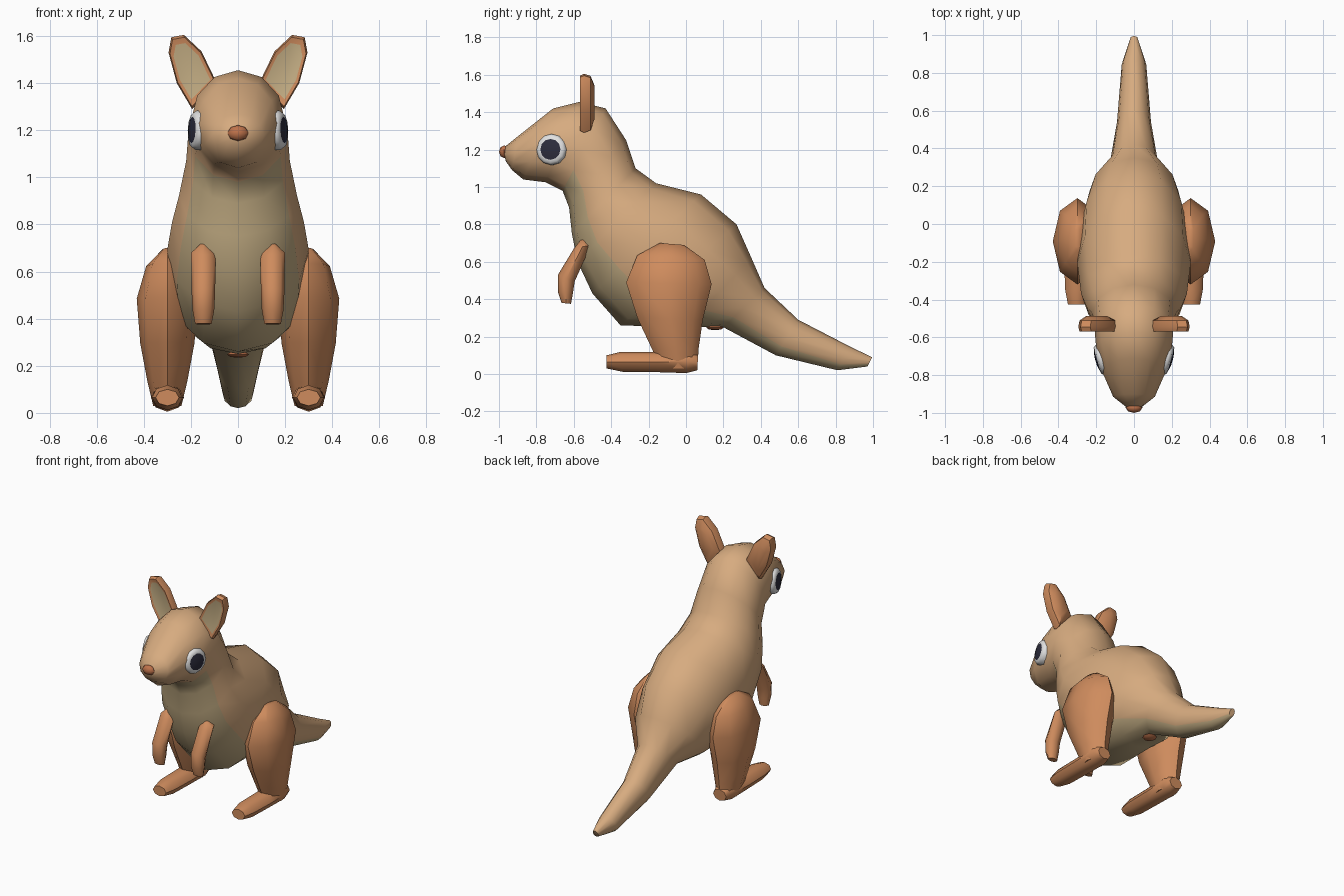
import bpy, bmesh, math
from mathutils import Vector, Matrix

if "Cube" in bpy.data.objects:
    bpy.data.objects.remove(bpy.data.objects["Cube"])


def material(name, rgb):
    m = bpy.data.materials.new(name)
    m.diffuse_color = (*rgb, 1)
    m.use_nodes = True
    m.node_tree.nodes["Principled BSDF"].inputs["Base Color"].default_value = m.diffuse_color
    return m


TAN = material("tan fur", (0.68, 0.41, 0.215))
CREAM = material("cream fur", (0.55, 0.42, 0.23))
RUST = material("rust fur", (0.62, 0.26, 0.11))
NOSE = material("nose brown", (0.52, 0.17, 0.07))
WHITE = material("eye white", (0.75, 0.75, 0.75))
BLACK = material("pupil dark", (0.025, 0.025, 0.045))


def finish(name, bm, mats, mirror=False, angle=50):
    bmesh.ops.recalc_face_normals(bm, faces=bm.faces[:])
    me = bpy.data.meshes.new(name)
    bm.to_mesh(me)
    bm.free()
    for m in mats:
        me.materials.append(m)
    ob = bpy.data.objects.new(name, me)
    bpy.context.collection.objects.link(ob)
    bpy.ops.object.select_all(action='DESELECT')
    ob.select_set(True)
    bpy.context.view_layer.objects.active = ob
    bpy.ops.object.shade_smooth_by_angle(angle=math.radians(angle))
    if mirror:
        ob.modifiers.new("mirror", 'MIRROR').use_clip = False
    return ob


def skin(bm, rings, rule=lambda i, j: 0, caps=True):
    """Bridge rings of points; rule gives the material per face."""
    vs = [[bm.verts.new(p) for p in r] for r in rings]
    n = len(vs[0])
    for i in range(len(vs) - 1):
        for j in range(n):
            k = (j + 1) % n
            f = bm.faces.new((vs[i][j], vs[i][k], vs[i + 1][k], vs[i + 1][j]))
            f.material_index = rule(i, j)
    if caps:
        bm.faces.new(vs[0])
        bm.faces.new(vs[-1])
    return vs


def loft(sections, n, cx=0.0):
    """Ellipses from (y, z) to (y, z) with a half width in x."""
    rings = []
    for y0, z0, y1, z1, w in sections:
        a, b = Vector((cx, y0, z0)), Vector((cx, y1, z1))
        mid, half = (a + b) / 2, (a - b) / 2
        rings.append([mid + half * math.cos(t) + Vector((w * math.sin(t), 0, 0))
                      for t in (2 * math.pi * j / n for j in range(n))])
    return rings


# Body: head, neck, trunk and tail, with a cream underside
body = [
    (-0.965, 1.14, -0.975, 1.21, 0.04),
    (-0.93, 1.09, -0.90, 1.27, 0.11),
    (-0.87, 1.04, -0.71, 1.42, 0.165),
    (-0.75, 1.025, -0.57, 1.455, 0.20),
    (-0.66, 0.98, -0.43, 1.42, 0.21),
    (-0.625, 0.89, -0.32, 1.25, 0.22),
    (-0.61, 0.75, -0.27, 1.10, 0.25),
    (-0.58, 0.60, -0.16, 1.02, 0.28),
    (-0.50, 0.43, 0.08, 0.96, 0.30),
    (-0.35, 0.26, 0.27, 0.80, 0.29),
    (0.00, 0.25, 0.35, 0.62, 0.235),
    (0.20, 0.25, 0.42, 0.46, 0.13),
    (0.48, 0.10, 0.60, 0.29, 0.09),
    (0.81, 0.02, 0.88, 0.145, 0.065),
    (0.97, 0.04, 0.995, 0.09, 0.02),
]
bm = bmesh.new()
skin(bm, loft(body, 12), lambda i, j: int(i >= 4 and (j < 2 or j > 9)))
finish("body", bm, [TAN, CREAM], angle=60)

# Hind legs: broad thighs tapering to the heel
thigh = [
    (-0.14, 0.70, -0.01, 0.69, 0.02),
    (-0.26, 0.635, 0.10, 0.61, 0.09),
    (-0.32, 0.49, 0.137, 0.48, 0.13),
    (-0.26, 0.30, 0.09, 0.29, 0.115),
    (-0.18, 0.13, 0.068, 0.14, 0.085),
    (-0.14, 0.03, 0.06, 0.03, 0.06),
]
bm = bmesh.new()
skin(bm, loft(thigh, 8, 0.30))
finish("hind_leg", bm, [RUST], True)

# Feet
foot = [
    (0.06, 0.02, 0.065, 0.10, 0.05),
    (0.00, 0.005, 0.02, 0.13, 0.07),
    (-0.16, 0.01, -0.16, 0.118, 0.07),
    (-0.34, 0.012, -0.35, 0.118, 0.065),
    (-0.425, 0.03, -0.425, 0.10, 0.05),
]
bm = bmesh.new()
skin(bm, loft(foot, 8, 0.30))
finish("foot", bm, [RUST], True)

# Arms, bent at the elbow
arm = [
    (-0.565, 0.715, -0.545, 0.72, 0.012),
    (-0.60, 0.67, -0.508, 0.69, 0.052),
    (-0.685, 0.53, -0.595, 0.495, 0.05),
    (-0.685, 0.44, -0.605, 0.43, 0.046),
    (-0.665, 0.38, -0.615, 0.375, 0.035),
]
bm = bmesh.new()
skin(bm, loft(arm, 8, 0.147))
finish("arm", bm, [RUST], True)

# Ears: rim, hollow cream front and rounded back
outline = [(0.09, 1.40), (0.195, 1.29), (0.26, 1.40), (0.295, 1.53),
           (0.283, 1.595), (0.23, 1.605), (0.155, 1.535)]
c = Vector((0.205, 1.46))


def ear_ring(scale, y):
    pts = [c + (Vector(p) - c) * scale for p in outline]
    return [(p.x, y, p.y) for p in pts]


bm = bmesh.new()
ear = skin(bm, [ear_ring(0.55, -0.488), ear_ring(0.92, -0.51), ear_ring(1, -0.545),
                ear_ring(0.93, -0.568), ear_ring(0.76, -0.562)], caps=False)
bm.faces.new(ear[0])
bm.faces.new(ear[-1]).material_index = 1
finish("ear", bm, [RUST, CREAM], True, 40)

# Eyes: turned white domes with a dark centre
profile = [(0.083, -0.035), (0.083, 0.008), (0.072, 0.022), (0.056, 0.025), (0.03, 0.031)]
rings = [[(r * math.cos(t), r * math.sin(t), h) for t in
          (2 * math.pi * j / 12 for j in range(12))] for r, h in profile]
bm = bmesh.new()
eye = skin(bm, rings, lambda i, j: int(i >= 3), caps=False)
bm.faces.new(eye[-1]).material_index = 1
turn = Vector((0.95, -0.28, 0.04)).to_track_quat('Z', 'Y').to_matrix().to_4x4()
bm.transform(Matrix.Translation((0.172, -0.718, 1.20)) @ turn)
finish("eye", bm, [WHITE, BLACK], True)


# Nose and the small knob under the tail
def knob(name, centre, size, mat):
    b = bmesh.new()
    bmesh.ops.create_uvsphere(b, u_segments=8, v_segments=4, radius=1)
    b.transform(Matrix.Translation(centre) @ Matrix.Diagonal((*size, 1)))
    finish(name, b, [mat])


knob("nose", (0, -0.972, 1.188), (0.045, 0.028, 0.034), NOSE)
knob("tail_knob", (0, 0.155, 0.248), (0.047, 0.047, 0.014), NOSE)
